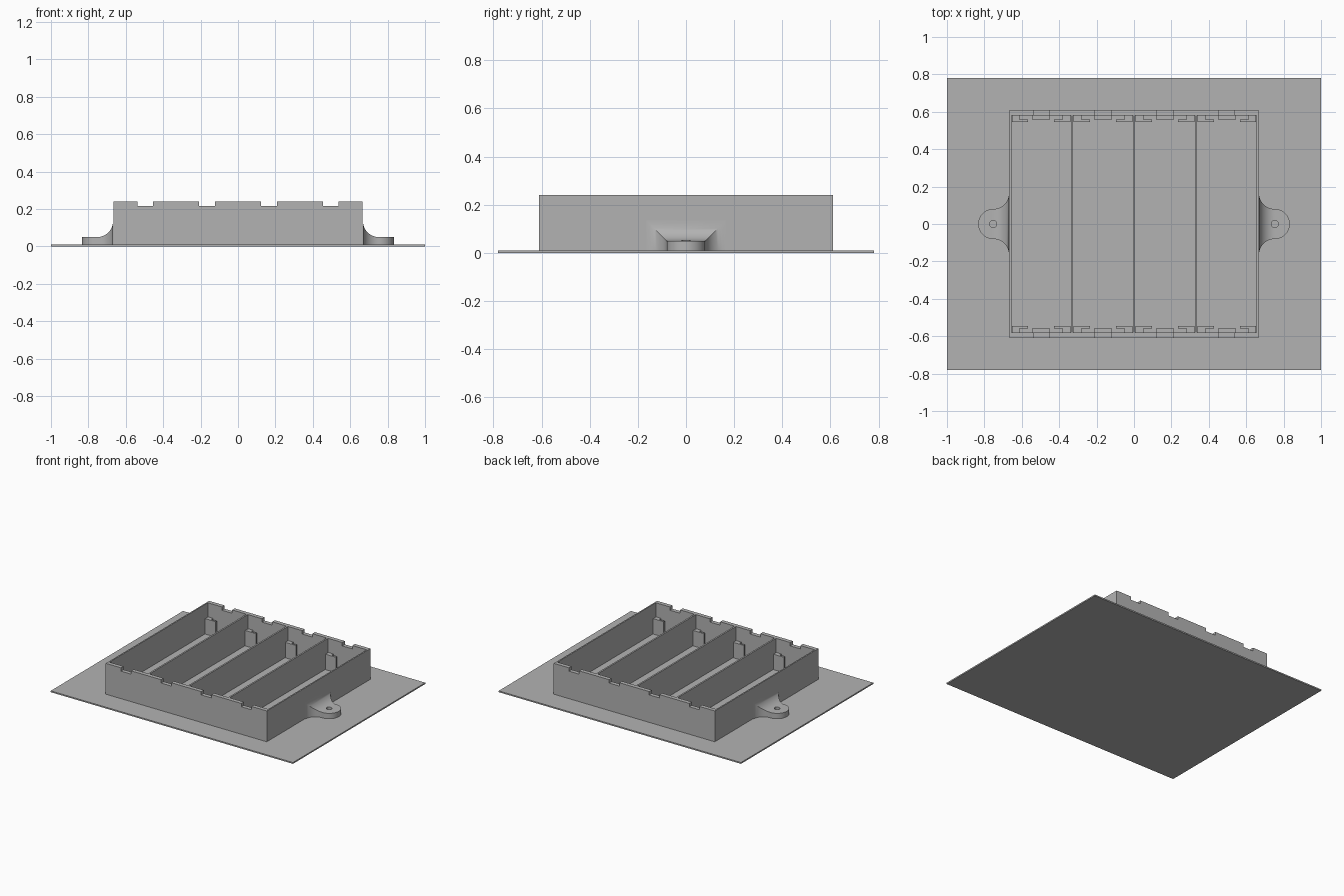
import bpy, bmesh, math

cube = bpy.data.objects.get("Cube")
if cube:
    bpy.data.objects.remove(cube, do_unlink=True)

mat = bpy.data.materials.new("light_grey_plastic")
mat.use_nodes = True
GREY = (0.45, 0.45, 0.45, 1)
mat.diffuse_color = GREY
mat.node_tree.nodes["Principled BSDF"].inputs["Base Color"].default_value = GREY

HALF_X, HALF_Y, TOP = 0.665, 0.61, 0.24
INNER_Y, PLATE, FLOOR = 0.58, 0.01, 0.02
PITCH = 0.331
CELLS = [(i - 1.5) * PITCH for i in range(4)]


def finish(name, bm):
    bmesh.ops.recalc_face_normals(bm, faces=bm.faces)
    mesh = bpy.data.meshes.new(name)
    bm.to_mesh(mesh)
    bm.free()
    mesh.materials.append(mat)
    ob = bpy.data.objects.new(name, mesh)
    bpy.context.collection.objects.link(ob)
    return ob


def box(name, x0, x1, y0, y1, z0, z1):
    bm = bmesh.new()
    bmesh.ops.create_cube(bm, size=1)
    for v in bm.verts:
        v.co = (x0 if v.co.x < 0 else x1,
                y0 if v.co.y < 0 else y1,
                z0 if v.co.z < 0 else z1)
    return finish(name, bm)


# Ground plate and tray floor
box("base_plate", -1, 1, -0.78, 0.78, 0, PLATE)
box("tray_floor", -HALF_X + 0.005, HALF_X - 0.005, -INNER_Y, INNER_Y, PLATE / 2, FLOOR)

# Side walls and dividers
for name, x, half in (("left_wall", HALF_X - 0.005, 0.005),
                      ("right_wall", 0.005 - HALF_X, 0.005),
                      ("left_divider", PITCH, 0.006),
                      ("middle_divider", 0, 0.006),
                      ("right_divider", -PITCH, 0.006)):
    box(name, x - half, x + half, -INNER_Y, INNER_Y, PLATE / 2, TOP)


# End walls, a notched outline extruded through the wall thickness
def end_wall(name, y, depth):
    outline = [(-HALF_X, PLATE / 2), (-HALF_X, TOP)]
    for c in CELLS:
        a, b = c - 0.042, c + 0.042
        outline += [(a, TOP), (a, 0.215), (b, 0.215), (b, TOP)]
    outline += [(HALF_X, TOP), (HALF_X, PLATE / 2)]
    bm = bmesh.new()
    face = bm.faces.new([bm.verts.new((x, y, z)) for x, z in outline])
    new = bmesh.ops.extrude_face_region(bm, geom=[face])["geom"]
    bmesh.ops.translate(bm, vec=(0, depth, 0),
                        verts=[g for g in new if isinstance(g, bmesh.types.BMVert)])
    finish(name, bm)


end_wall("front_wall", -HALF_Y, HALF_Y - INNER_Y)
end_wall("back_wall", INNER_Y, HALF_Y - INNER_Y)

# Contact holders at both ends of every cell
for end, sy in (("front", -1), ("back", 1)):
    def holder(name, xa, xb, near, far, top):
        y0, y1 = sorted((sy * near, sy * far))
        box(f"{end}_{name}", min(xa, xb), max(xa, xb), y0, y1, FLOOR - 0.005, top)

    for c in CELLS:
        holder("contact_ledge", c - 0.045, c + 0.045, 0.555, INNER_Y, 0.05)
        for sx in (-1, 1):
            holder("contact_tab", c + sx * 0.07, c + sx * 0.157, 0.546, 0.56, 0.135)
            holder("tab_stem", c + sx * 0.115, c + sx * 0.157, 0.56, INNER_Y, 0.135)


# Mounting ears, lofted from the flared root to the rounded tip
def ear(name, side):
    centre, radius, flare = 0.753, 0.08, 0.085
    sections = []
    for i in range(13):
        a = math.pi / 2 * i / 12
        w = radius + flare * (1 - math.sin(a))
        sections.append((centre - flare * math.cos(a), w, w - 0.03))
    for i in range(1, 17):
        a = math.pi / 2 * i / 16
        sections.append((centre + radius * math.sin(a),
                         max(radius * math.cos(a), 0.001), 0.05))
    bm = bmesh.new()
    rings = [[bm.verts.new((side * x, y, z))
              for y, z in ((-w, PLATE / 2), (w, PLATE / 2), (w, h), (-w, h))]
             for x, w, h in sections]
    bm.faces.new(rings[0])
    bm.faces.new(rings[-1])
    for r, s in zip(rings, rings[1:]):
        for k in range(4):
            n = (k + 1) % 4
            bm.faces.new((r[k], r[n], s[n], s[k]))
    ob = finish(name, bm)

    # Screw hole
    bm = bmesh.new()
    bmesh.ops.create_cone(bm, cap_ends=True, segments=24,
                          radius1=0.019, radius2=0.019, depth=0.3)
    bmesh.ops.translate(bm, vec=(side * centre, 0, 0), verts=bm.verts)
    cutter = finish("screw_hole_cutter", bm)
    cutter.hide_render = True
    mod = ob.modifiers.new("screw_hole", "BOOLEAN")
    mod.operation, mod.solver, mod.object = "DIFFERENCE", "EXACT", cutter
    bpy.ops.object.select_all(action="DESELECT")
    ob.select_set(True)
    bpy.context.view_layer.objects.active = ob
    bpy.ops.object.modifier_apply(modifier=mod.name)
    bpy.data.objects.remove(cutter, do_unlink=True)
    bpy.ops.object.shade_smooth_by_angle(angle=math.radians(30))


ear("left_ear", 1)
ear("right_ear", -1)
